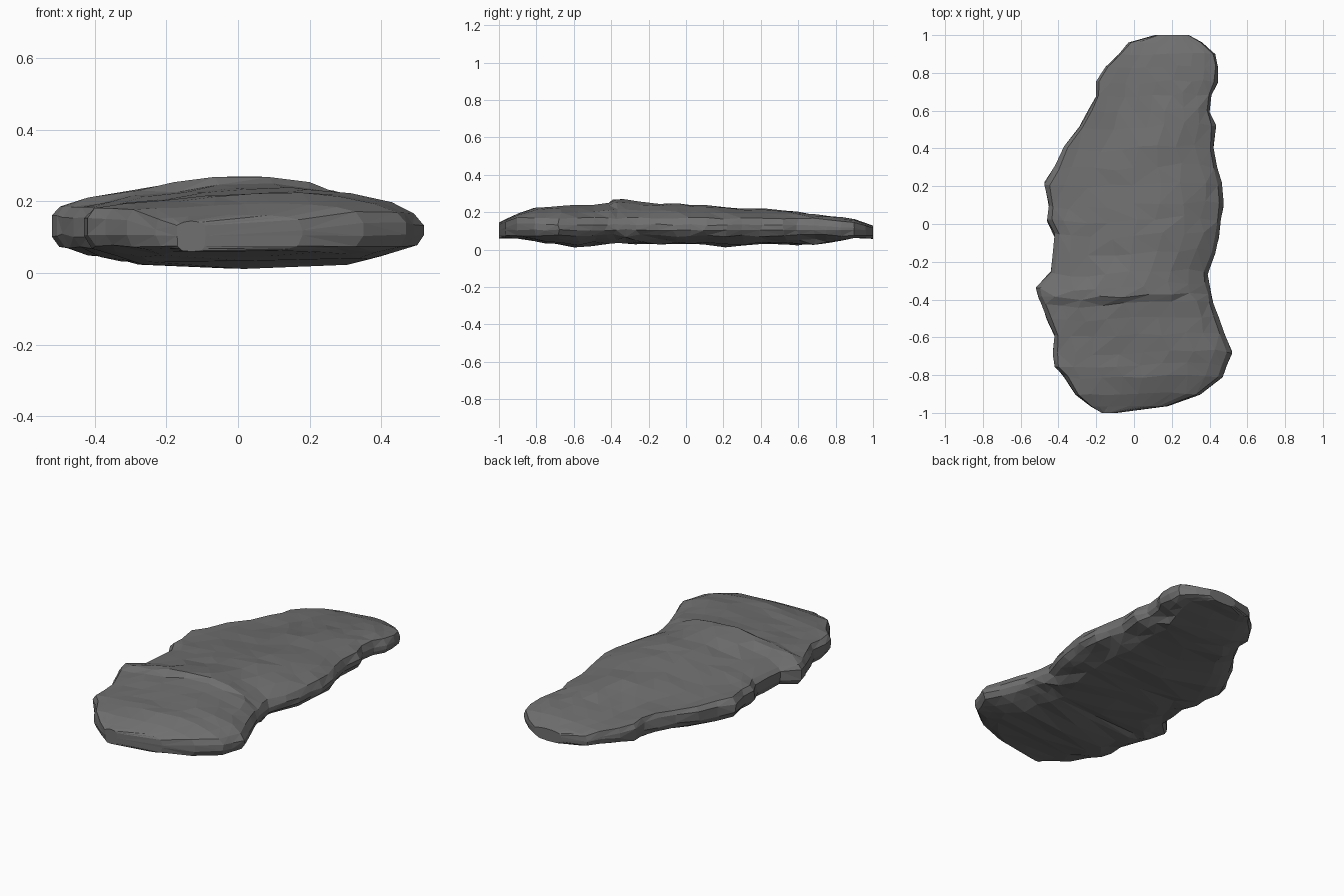
import bpy
import bmesh
import random
from mathutils import Vector

random.seed(7)

default_cube = bpy.data.objects.get("Cube")
if default_cube:
    bpy.data.objects.remove(default_cube, do_unlink=True)

# Plan outline from front to back: y, right edge, left edge
OUTLINE = [
    (-1.0, -.17, -.09), (-.965, -.23, .18), (-.9, -.31, .35), (-.81, -.37, .47),
    (-.75, -.42, .49), (-.68, -.43, .52), (-.59, -.42, .48), (-.5, -.46, .45),
    (-.425, -.49, .42), (-.385, -.505, .41), (-.33, -.52, .40), (-.26, -.44, .39),
    (-.15, -.43, .43), (-.06, -.42, .45), (.02, -.46, .46), (.1, -.45, .475),
    (.21, -.475, .465), (.3, -.42, .44), (.4, -.37, .42), (.52, -.29, .435),
    (.6, -.24, .4), (.68, -.2, .41), (.75, -.2, .445), (.83, -.15, .445),
    (.9, -.08, .43), (.96, -.03, .36), (1.0, .11, .29),
]

# Height profile along the slab: y, crown height, belly height
HEIGHTS = [
    (-1.0, .145, .06), (-.92, .185, .06), (-.82, .22, .045), (-.62, .23, .016),
    (-.43, .24, .033), (-.38, .27, .037), (-.2, .245, .027), (.0, .235, .035),
    (.2, .22, .018), (.5, .205, .032), (.65, .187, .017), (.8, .172, .04),
    (.9, .16, .06), (1.0, .128, .058),
]

# Half of the cross-section: position across, share of the way from rim to crown or belly
TOP_SHAPE = [(.0, 1.0), (.28, .94), (.54, .74), (.78, .42), (.95, .0)]
BELLY_SHAPE = [(.95, .0), (.81, .45), (.64, .85), (.0, 1.0)]


def height_at(y):
    """Crown and belly heights at a given y."""
    for (y0, t0, b0), (y1, t1, b1) in zip(HEIGHTS, HEIGHTS[1:]):
        if y <= y1:
            f = (y - y0) / (y1 - y0)
            return t0 + (t1 - t0) * f, b0 + (b1 - b0) * f
    return HEIGHTS[-1][1:]


def lean(u):
    """Top sits high left of the middle, while the rim is higher on the right."""
    return .035 * u * (1 - u * u) - .012 * u ** 3


def section(y):
    """Closed loop of (across, height): domed top, upright rim wall, sunken belly."""
    crown, belly = height_at(y)
    rim_top = min(.175, crown - .012)
    rim_low = max(.075, belly)
    top = [(u, rim_top + (crown - rim_top) * s) for u, s in TOP_SHAPE]
    low = [(u, rim_low + (belly - rim_low) * s) for u, s in BELLY_SHAPE]
    half = top + [(1.0, rim_top - .03), (1.0, rim_low + .03)] + low
    loop = half + [(-u, z) for u, z in reversed(half[1:-1])]
    amount = 1 - y ** 4
    return [(u, z + lean(u) * amount if z > .12 else z) for u, z in loop]


def material(name, value):
    mat = bpy.data.materials.new(name)
    colour = (value, value, value, 1)
    mat.use_nodes = True
    mat.diffuse_color = colour
    mat.node_tree.nodes["Principled BSDF"].inputs["Base Color"].default_value = colour
    return mat


# Stone slab: rough sections joined into a closed skin
bm = bmesh.new()
rings = []
for y, right, left in OUTLINE:
    centre, half_width = (left + right) / 2, (left - right) / 2
    calm = 1 - abs(y) ** 4
    ring = []
    for u, z in section(y):
        on_wall = abs(u) > .9
        spread = .006 if on_wall else .02 * calm
        x = centre + half_width * u
        if abs(u) < 1:
            x += random.uniform(-spread, spread)
        # The ledge and the facets run slightly askew across the slab
        skew = .035 * u * calm * (1 - u * u) + random.uniform(-.012, .012) * calm
        rough = .005 if z > .1 else .009
        z = max(.003, z + random.uniform(-rough, rough) * calm)
        ring.append(bm.verts.new(Vector((x, y + skew, z))))
    rings.append(ring)

for near, far in zip(rings, rings[1:]):
    count = len(near)
    for i in range(count):
        j = (i + 1) % count
        bm.faces.new((near[i], near[j], far[j], far[i]))

bm.faces.new(rings[0])
bm.faces.new(rings[-1])
bmesh.ops.triangulate(bm, faces=bm.faces[:], quad_method='SHORT_EDGE')
bmesh.ops.recalc_face_normals(bm, faces=bm.faces[:])

mesh = bpy.data.meshes.new("stone_slab")
bm.to_mesh(mesh)
bm.free()
mesh.materials.append(material("dark grey stone", .16))
slab = bpy.data.objects.new("stone_slab", mesh)
bpy.context.scene.collection.objects.link(slab)
